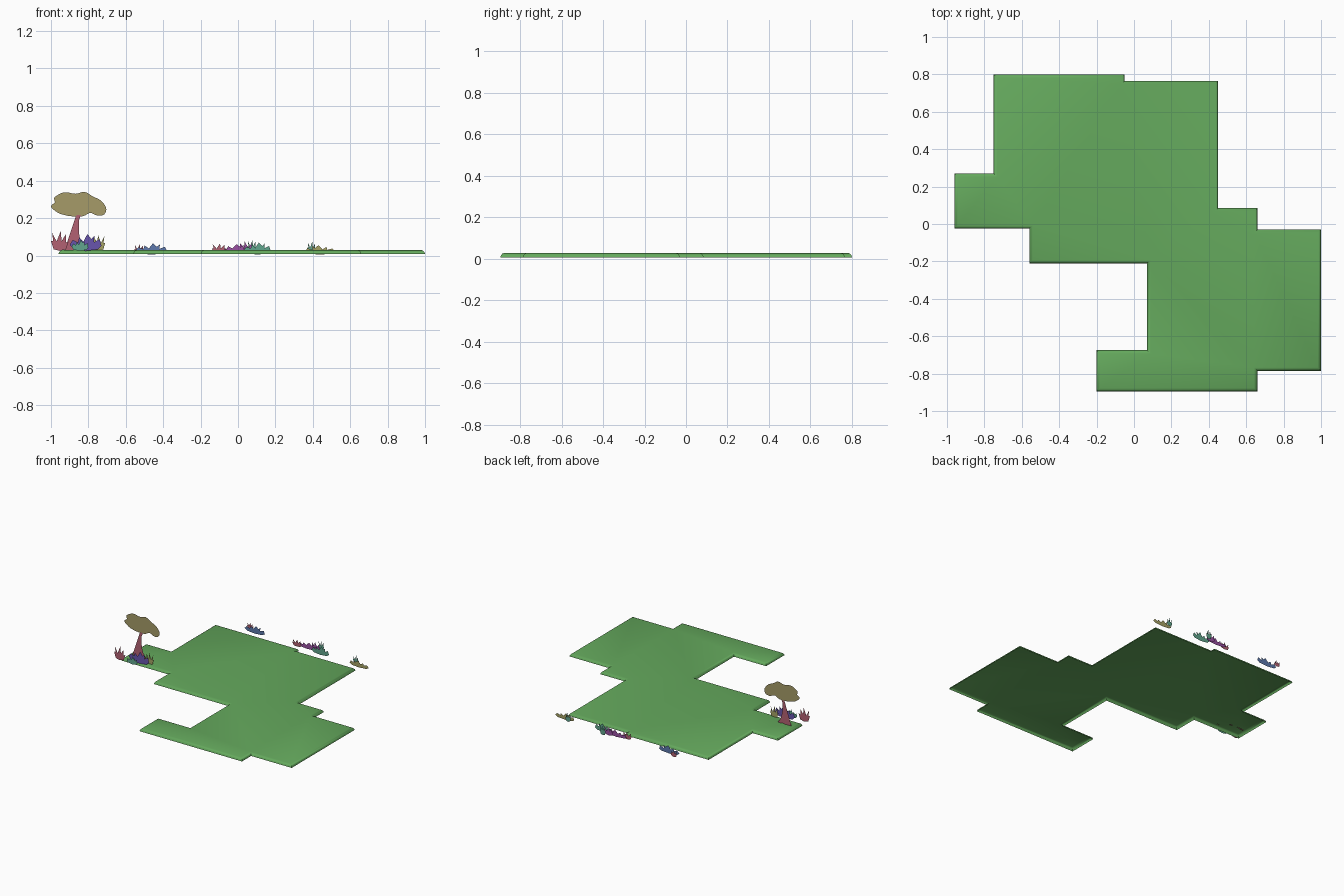
import bpy, bmesh, math
from mathutils import Vector

if "Cube" in bpy.data.objects:
    bpy.data.objects.remove(bpy.data.objects["Cube"])

def material(name, rgb):
    m = bpy.data.materials.new(name)
    m.diffuse_color = (*rgb, 1)
    m.use_nodes = True
    m.node_tree.nodes["Principled BSDF"].inputs["Base Color"].default_value = m.diffuse_color
    return m

MATS = {n: material(n, c) for n, c in {
    "grass_green": (0.13, 0.40, 0.11), "red": (0.45, 0.12, 0.17),
    "teal": (0.12, 0.38, 0.27), "blue": (0.11, 0.19, 0.42),
    "violet": (0.14, 0.09, 0.42), "purple": (0.32, 0.08, 0.36),
    "olive": (0.38, 0.36, 0.13), "leaf": (0.38, 0.33, 0.14)}.items()}

def finish(name, bm, mat):
    me = bpy.data.meshes.new(name)
    bm.to_mesh(me)
    bm.free()
    ob = bpy.data.objects.new(name, me)
    me.materials.append(MATS[mat])
    bpy.context.collection.objects.link(ob)
    return ob

def card(name, pts, y, mat):
    """Flat cut-out standing in the XZ plane."""
    bm = bmesh.new()
    f = bm.faces.new([bm.verts.new((x, y, z)) for x, z in pts])
    bmesh.ops.triangulate(bm, faces=[f])
    return finish(name, bm, mat)

def smooth_loop(pts, n=4):
    """Closed Catmull-Rom outline through pts."""
    out, k = [], len(pts)
    for i in range(k):
        a, b, c, d = (Vector(pts[(i + j) % k]) for j in (-1, 0, 1, 2))
        for s in range(n):
            t = s / n
            out.append(0.5 * (2*b + (c - a)*t + (2*a - 5*b + 4*c - d)*t*t
                              + (3*b - a - 3*c + d)*t**3))
    return out

# Ground: stepped outline with a rounded, slightly flared, open skirt
outline = [(-.75, .80), (-.05, .80), (-.05, .765), (.45, .765), (.45, .085),
           (.66, .085), (.66, -.03), (1, -.03), (1, -.785), (.66, -.785),
           (.66, -.895), (-.20, -.895), (-.20, -.675), (.07, -.675),
           (.07, -.21), (-.56, -.21), (-.56, -.025), (-.96, -.025),
           (-.96, .27), (-.75, .27)]

def inset(pts, d):
    res = []
    for i, p in enumerate(pts):
        p = Vector(p)
        e1 = (p - Vector(pts[i - 1])).normalized()
        e2 = (Vector(pts[(i + 1) % len(pts)]) - p).normalized()
        res.append(p + d * (Vector((e1.y, -e1.x)) + Vector((e2.y, -e2.x))))
    return res

bm = bmesh.new()
rings = [[bm.verts.new((p.x, p.y, z)) for p in inset(outline, d)]
         for d, z in ((0, .008), (.003, .018), (.009, .025), (.018, .029))]
n = len(outline)
for lo, hi in zip(rings, rings[1:]):
    for i in range(n):
        bm.faces.new((lo[i], hi[i], hi[(i + 1) % n], lo[(i + 1) % n]))
top = bm.faces.new(rings[-1])
bmesh.ops.recalc_face_normals(bm, faces=bm.faces)
top.normal_update()
if top.normal.z < 0:
    bmesh.ops.reverse_faces(bm, faces=bm.faces[:])
bmesh.ops.triangulate(bm, faces=[top])
ground = finish("ground", bm, "grass_green")
bpy.context.view_layer.objects.active = ground
ground.select_set(True)
bpy.ops.object.shade_smooth_by_angle(angle=math.radians(40))

# Grass tufts: unit profiles of fanned blades, stretched to each tuft's box
TALL = [(.15, .08), (0, .5), (.15, .38), (.06, .92), (.32, .48), (.55, 1),
        (.6, .5), (.85, .85), (.78, .38), (1, .5), (.85, .08), (.5, 0)]
WIDE = [(.12, .1), (0, .35), (.14, .32), (.1, .65), (.26, .5), (.3, .8),
        (.43, .55), (.56, 1), (.62, .6), (.78, .9), (.76, .5), (.94, .7),
        (.86, .35), (1, .3), (.88, .08), (.5, 0)]

def tuft(i, x0, x1, y, z0, z1, mat, prof, flip=False):
    pts = [(x0 + (x1 - x0) * ((1 - u) if flip else u), z0 + (z1 - z0) * v)
           for u, v in prof]
    card(f"tuft_{i}", pts, y, mat)

tufts = [
    # along the back
    (-.555, -.50, .90, .01, .06, "red", TALL),
    (-.55, -.38, .865, .005, .065, "blue", WIDE),
    (-.14, -.06, .85, .01, .065, "red", TALL),
    (-.105, .07, .86, .01, .06, "purple", WIDE),
    (0, .08, .87, .01, .075, "purple", TALL, True),
    (.05, .10, .89, .01, .085, "teal", TALL),
    (.03, .175, .84, .005, .07, "teal", WIDE),
    (.37, .42, .85, .01, .075, "teal", TALL),
    (.36, .52, .825, .005, .055, "olive", WIDE, True),
    # around the tree
    (-1, -.905, -.057, .025, .13, "red", TALL),
    (-.89, -.80, -.063, .025, .085, "teal", WIDE),
    (-.90, -.73, -.023, .025, .115, "violet", WIDE),
    (-.78, -.71, .005, .025, .11, "olive", TALL, True),
]
for i, t in enumerate(tufts):
    tuft(i, *t)

# Tree: curved trunk with flared roots, cloud-shaped crown
trunk = [(-.93, .02), (-.885, .05), (-.868, .10), (-.875, .14), (-.86, .19),
         (-.865, .215), (-.84, .217), (-.85, .19), (-.853, .14), (-.845, .09),
         (-.835, .06), (-.805, .02), (-.85, .032)]
card("tree_trunk", trunk, .06, "red")
crown = [(-1, .262), (-.975, .288), (-.982, .31), (-.93, .338), (-.87, .33),
         (-.82, .34), (-.775, .315), (-.735, .295), (-.705, .255),
         (-.715, .22), (-.75, .213), (-.79, .228), (-.83, .21), (-.89, .21),
         (-.93, .217), (-.965, .23)]
card("tree_crown", smooth_loop(crown), .066, "leaf")
